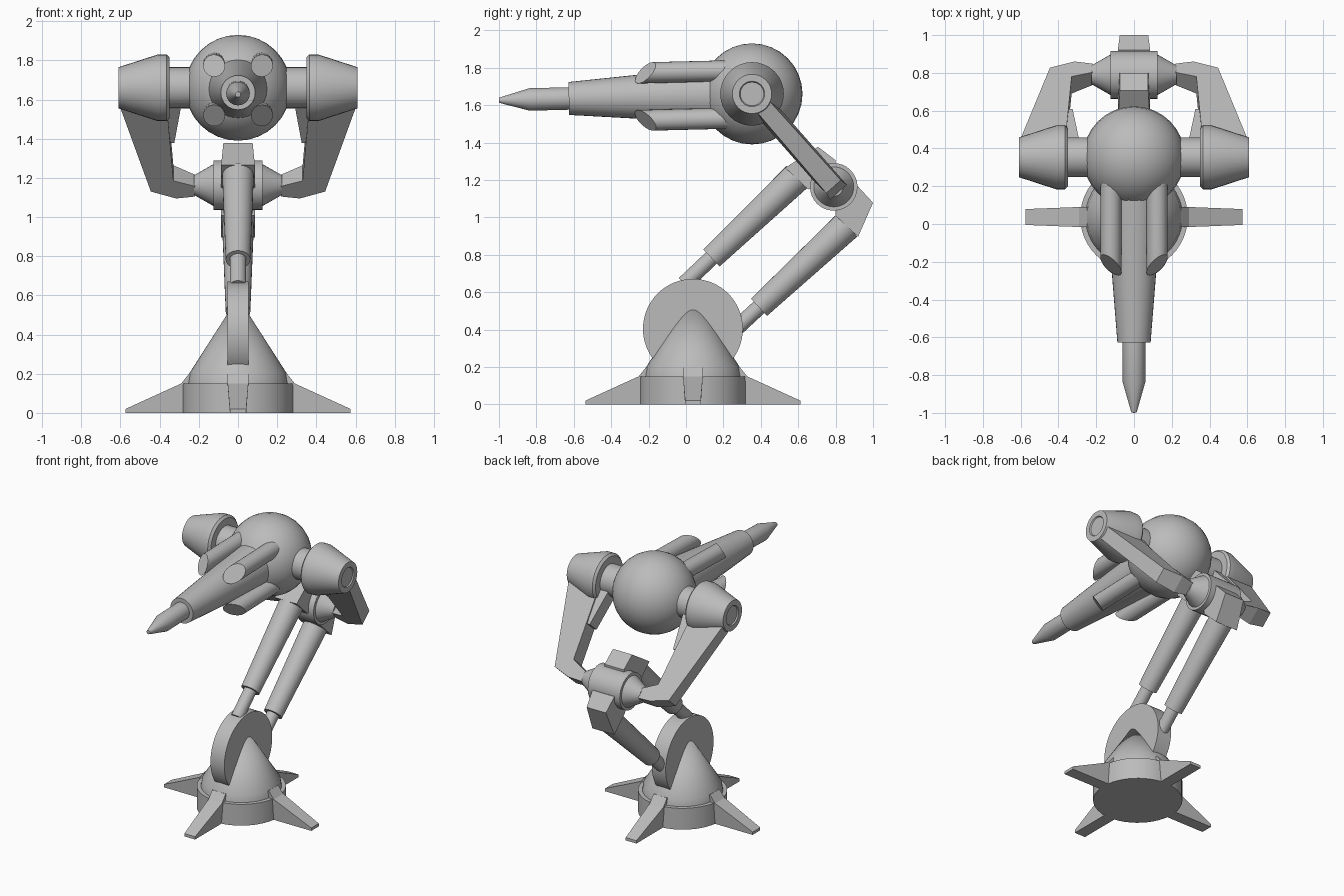
import bpy, bmesh, math
from mathutils import Vector, Matrix

if "Cube" in bpy.data.objects:
    bpy.data.objects.remove(bpy.data.objects["Cube"], do_unlink=True)

grey = bpy.data.materials.new("machine_grey")
grey.use_nodes = True
grey.diffuse_color = (0.5, 0.5, 0.5, 1)
grey.node_tree.nodes["Principled BSDF"].inputs["Base Color"].default_value = (0.5, 0.5, 0.5, 1)


def finish(name, bm, mirror=False, smooth=True):
    bmesh.ops.recalc_face_normals(bm, faces=bm.faces)
    mesh = bpy.data.meshes.new(name)
    bm.to_mesh(mesh)
    bm.free()
    mesh.materials.append(grey)
    ob = bpy.data.objects.new(name, mesh)
    bpy.context.collection.objects.link(ob)
    bpy.ops.object.select_all(action='DESELECT')
    ob.select_set(True)
    bpy.context.view_layer.objects.active = ob
    if smooth:
        bpy.ops.object.shade_smooth_by_angle(angle=math.radians(30))
    if mirror:
        ob.modifiers.new("mirror", 'MIRROR')
    return ob


def lathe(name, start, direction, profile, segments=32, mirror=False, shape=None):
    """Turn (radius, distance) pairs around an axis."""
    bm = bmesh.new()
    rot = Vector(direction).to_track_quat('Z', 'Y').to_matrix()
    rings = []
    for r, h in profile:
        ring = []
        for i in range(segments if r else 1):
            a = math.tau * i / segments
            p = Vector(start) + rot @ Vector((r * math.cos(a), r * math.sin(a), h))
            ring.append(bm.verts.new(shape(p, h) if shape else p))
        rings.append(ring)
    for a, b in zip(rings, rings[1:]):
        for i in range(segments):
            j = (i + 1) % segments
            quad = [a[i % len(a)], a[j % len(a)], b[j % len(b)], b[i % len(b)]]
            bm.faces.new(list(dict.fromkeys(quad)))
    for ring in (rings[0], rings[-1]):
        if len(ring) > 1:
            bm.faces.new(ring)
    return finish(name, bm, mirror)


def prism(name, outline, half, place, mirror=False):
    """Extrude an outline both ways; half(u, v) gives the half thickness."""
    bm = bmesh.new()
    sides = [[bm.verts.new(place(u, v, s * half(u, v))) for u, v in outline] for s in (-1, 1)]
    n = len(outline)
    for i in range(n):
        j = (i + 1) % n
        bm.faces.new((sides[0][i], sides[0][j], sides[1][j], sides[1][i]))
    for side in sides:
        bm.faces.new(side)
    return finish(name, bm, mirror, smooth=False)


X = Vector((1, 0, 0))
BASE = Vector((0, 0.037, 0))
JOINT = Vector((0, 0.79, 1.163))
HEAD = Vector((0, 0.353, 1.66))

# Base, four feet and pivot disc
lathe("base", BASE, (0, 0, 1), [(0.285, 0), (0.285, 0.15), (0.258, 0.15), (0.25, 0.2), (0, 0.59)], 48)
foot = [(0.2, 0), (0.575, 0), (0.575, 0.02), (0.29, 0.15), (0.25, 0.2), (0.2, 0.2)]
for k in range(4):
    turn = Matrix.Rotation(k * math.pi / 2, 3, 'Z')
    prism(f"foot_{k + 1}", foot, lambda u, v: 0.053 if v > 0.1 else 0.042,
          lambda u, v, w: BASE + turn @ Vector((u, w, v)))
lathe("pivot_disc", (-0.054, 0.037, 0.404), X, [(0.267, 0), (0.267, 0.108)], 64)

# Two telescopic struts
for name, low, high in (("upper", (0, 0.136, 0.783), (0, 0.594, 1.217)),
                        ("lower", (0, 0.39, 0.519), (0, 0.861, 0.957))):
    low, high = Vector(low), Vector(high)
    axis = high - low
    lathe(name + "_strut", low, axis, [(0.063, 0), (0.081, axis.length)])
    lathe(name + "_rod", low - axis.normalized() * 0.2, axis, [(0.042, 0), (0.042, 0.25)])

# Elbow hub with its two strut brackets
lathe("elbow_hub", JOINT, X, [(0.127, 0), (0.127, 0.125), (0.107, 0.125), (0.05, 0.225)],
      mirror=True)
brackets = {
    "upper_bracket": [(0.53, 1.265), (0.706, 1.377), (0.80, 1.305), (0.79, 1.163), (0.652, 1.15)],
    "lower_bracket": [(0.80, 1.008), (0.79, 1.163), (0.92, 1.165), (1.0, 1.078), (0.92, 0.896)]}
for name, outline in brackets.items():
    prism(name, outline, lambda u, v: 0.075 if v > 1.3 or u > 0.98 else 0.086,
          lambda u, v, w: Vector((w, u, v)))

# Fork arms running from the elbow to the shoulder drums
along = (JOINT - HEAD).normalized()
across = X.cross(along)


def arm_place(u, v, w):
    return HEAD + X * u + along * v + across * w


def arm_half(u, v):
    return 0.045 if u < 0.25 or u > 0.5 else 0.052 if u > 0.4 else 0.06


arm = [(0.22, 0.63), (0.33, 0.58), (0.365, 0.05), (0.6, 0.1), (0.445, 0.66), (0.315, 0.70), (0.22, 0.70)]
prism("fork_arm", arm, arm_half, arm_place, mirror=True)
gusset = [(0.345, 0.33), (0.325, 0.33), (0.29, 0.08), (0.37, 0.08)]
prism("arm_gusset", gusset, lambda u, v: 0.05, arm_place, mirror=True)

# Shoulder axle and drums
lathe("axle", HEAD - X * 0.38, X, [(0.105, 0), (0.105, 0.76)])
lathe("shoulder_drum", HEAD, X, [(0.13, 0.35), (0.155, 0.35), (0.17, 0.365), (0.17, 0.41),
      (0.105, 0.61), (0.068, 0.61), (0.063, 0.602), (0, 0.602)], mirror=True)

# Ball head
bm = bmesh.new()
bmesh.ops.create_uvsphere(bm, u_segments=32, v_segments=16, radius=0.27,
                          matrix=Matrix.Translation(HEAD))
finish("ball_head", bm)

# Barrel, nozzle and four slant-cut side tubes
aim = Vector((0, -1, -0.025)).normalized()
lathe("barrel", HEAD, aim, [(0.155, 0.14), (0.088, 0.98), (0.06, 0.98)])
lathe("nozzle", HEAD, aim, [(0.06, 0.95), (0.06, 1.19), (0.014, 1.352), (0, 1.353)])
for tag, sz in (("upper", 1), ("lower", -1)):
    start = HEAD + Vector((0.122, 0, sz * 0.127))
    outward = Vector((1, 0, sz)).normalized()

    def slant(p, h):
        if h > 0.1:
            p = p - aim * (p - start - aim * h).dot(outward)
        return p

    lathe(tag + "_side_tube", start, aim, [(0.056, 0.05), (0.056, 0.57)], 24, True, slant)
